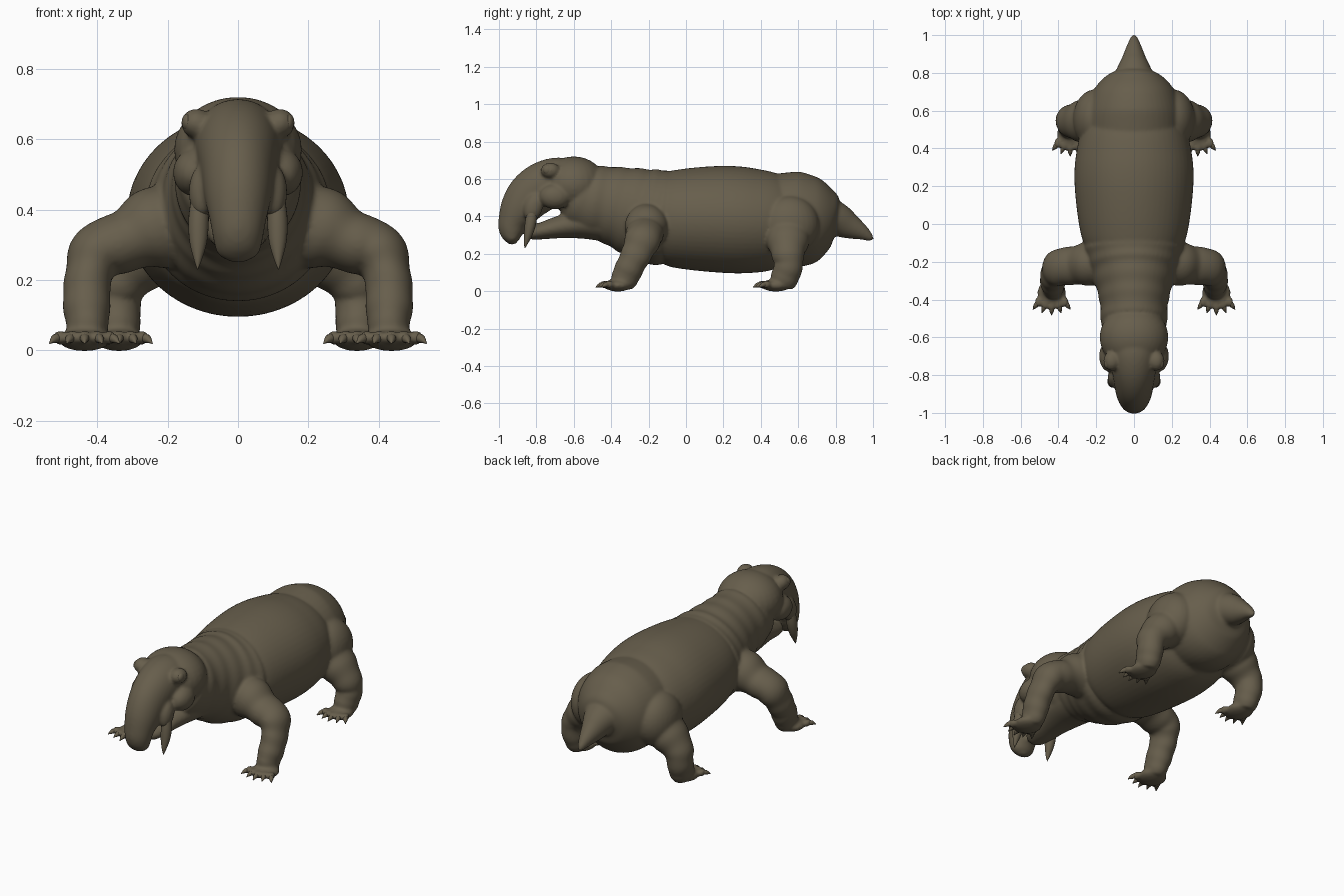
import bpy, bmesh, math
from mathutils import Vector, Matrix

if "Cube" in bpy.data.objects:
    bpy.data.objects.remove(bpy.data.objects["Cube"])

hide = bpy.data.materials.new("brown_hide")
hide.use_nodes = True
colour = (0.135, 0.112, 0.072, 1)
hide.diffuse_color = colour
bsdf = next(n for n in hide.node_tree.nodes if n.type == 'BSDF_PRINCIPLED')
bsdf.inputs["Base Color"].default_value = colour
bsdf.inputs["Roughness"].default_value = 0.8

X, Y, Z = Vector((1, 0, 0)), Vector((0, 1, 0)), Vector((0, 0, 1))
flesh = []  # soft parts, fused into one skin at the end


def finish(name, bm):
    bmesh.ops.recalc_face_normals(bm, faces=bm.faces)
    mesh = bpy.data.meshes.new(name)
    bm.to_mesh(mesh)
    bm.free()
    mesh.materials.append(hide)
    for p in mesh.polygons:
        p.use_smooth = True
    obj = bpy.data.objects.new(name, mesh)
    bpy.context.collection.objects.link(obj)
    return obj


def spline(a, b, c, d, t):
    return 0.5 * (2 * b + (c - a) * t + (2 * a - 5 * b + 4 * c - d) * t * t
                  + (3 * b - a - 3 * c + d) * t ** 3)


def loft(name, stations, ref=X, side=1, segs=36, steps=8, folds=0, depth=0.015):
    """Smooth tube through (x, y, z, half width along ref, other half width)."""
    last = len(stations) - 1
    rows = []
    for i in range(last):
        four = [stations[min(max(i + k, 0), last)] for k in (-1, 0, 1, 2)]
        rows += [[spline(*v, t / steps) for v in zip(*four)] for t in range(steps)]
    rows.append(stations[-1])
    bm = bmesh.new()
    rings = []
    for i, row in enumerate(rows):
        here = Vector(row[:3])
        along = Vector(rows[min(i + 1, len(rows) - 1)][:3]) - Vector(rows[max(i - 1, 0)][:3])
        along.normalize()
        u = (ref - along * ref.dot(along)).normalized()
        v = along.cross(u)
        wave = 1 + depth * math.sin(math.tau * folds * i / len(rows))
        ring = []
        for k in range(segs):
            a = math.tau * k / segs
            p = here + (u * math.cos(a) * max(row[3], 0.002)
                        + v * math.sin(a) * max(row[4], 0.002)) * wave
            ring.append(bm.verts.new((p.x * side, p.y, p.z)))
        rings.append(ring)
    for r, s in zip(rings, rings[1:]):
        for k in range(segs):
            j = (k + 1) % segs
            bm.faces.new((r[k], r[j], s[j], s[k]))
    bm.faces.new(rings[0])
    bm.faces.new(rings[-1])
    return finish(name, bm)


def ball(name, centre, size, tilt=0):
    bm = bmesh.new()
    bmesh.ops.create_uvsphere(bm, u_segments=28, v_segments=18, radius=1)
    m = Matrix.Translation(centre) @ Matrix.Rotation(tilt, 4, 'X') @ Matrix.Diagonal((*size, 1))
    bm.transform(m)
    return finish(name, bm)


# Trunk of the body: barrel, rump, folded neck and tail
flesh.append(loft("body", [
    (0, -.2, .38, .17, .16), (0, -.13, .385, .25, .238), (0, -.02, .386, .288, .267),
    (0, .2, .384, .314, .286), (0, .36, .376, .308, .279), (0, .5, .37, .27, .248),
    (0, .62, .36, .18, .16)], segs=56))
flesh.append(loft("rump", [
    (0, .36, .37, .17, .18), (0, .43, .375, .235, .235), (0, .52, .385, .253, .246),
    (0, .62, .386, .245, .252), (0, .71, .392, .213, .218), (0, .78, .393, .152, .15),
    (0, .815, .39, .08, .08), (0, .828, .39, .002, .002)], segs=48))
flesh.append(loft("tail", [
    (0, .7, .41, .14, .13), (0, .8, .385, .1, .095), (0, .87, .35, .067, .072),
    (0, .94, .315, .039, .043), (0, .985, .287, .019, .021), (0, 1.004, .277, .004, .004)]))
flesh.append(loft("neck_and_chest", [
    (0, -.02, .385, .2, .2), (0, -.12, .39, .262, .25), (0, -.22, .41, .237, .248),
    (0, -.32, .44, .204, .225), (0, -.42, .465, .18, .203), (0, -.52, .485, .175, .188),
    (0, -.6, .52, .15, .15), (0, -.66, .54, .08, .08)], segs=48, steps=12, folds=8, depth=.011))

# Head with a long drooping snout
flesh.append(ball("skull", (0, -.6, .57), (.182, .17, .15)))
flesh.append(loft("snout", [
    (0, -.58, .57, .1, .1), (0, -.66, .583, .13, .13), (0, -.75, .567, .12, .131),
    (0, -.83, .512, .107, .126), (0, -.89, .437, .095, .107), (0, -.925, .37, .08, .08),
    (0, -.932, .315, .07, .066), (0, -.927, .272, .056, .038), (0, -.922, .25, .012, .012)]))
flesh.append(loft("lower_jaw", [
    (0, -.44, .37, .14, .105), (0, -.56, .362, .125, .082), (0, -.68, .342, .095, .06),
    (0, -.78, .32, .075, .044), (0, -.84, .31, .05, .032), (0, -.862, .308, .005, .005)]))
for s, label in ((1, "left"), (-1, "right")):
    flesh.append(ball(label + "_brow", (s * .118, -.725, .645), (.044, .052, .042)))
    flesh.append(ball(label + "_cheek", (s * .125, -.7, .505), (.06, .085, .067)))
    flesh.append(ball(label + "_lip", (s * .103, -.815, .45), (.037, .05, .078), -.3))
    ball(label + "_eye", (s * .143, -.738, .648), (.017, .027, .025))
    loft(label + "_tusk", [
        (.108, -.82, .44, .024, .026), (.112, -.83, .37, .029, .03), (.113, -.842, .31, .025, .024),
        (.114, -.855, .26, .012, .012), (.115, -.862, .23, .001, .001)], side=s, segs=20)


def foot(label, s, x, y, width, length):
    flesh.append(ball(label + "_foot", (s * x, y, .031), (width, length, .033)))
    # Five toes fan out forward, each ending in a short pointed claw
    for n in range(5):
        a = (n - 2) * .32
        out = Vector((math.sin(a), -math.cos(a), 0))
        p = Vector((x + (n - 2) * width * .4, y - length * .72 + abs(n - 2) * .009, .036))
        q = p + out * .016
        flesh.append(ball(f"{label}_toe_{n + 1}", (s * q.x, q.y, q.z), (.02, .028, .021)))
        path = [(*(p + out * d - Z * h), r, r)
                for d, h, r in ((.02, 0, .014), (.042, .004, .012), (.064, .016, .001))]
        loft(f"{label}_claw_{n + 1}", path, ref=Z, side=s, segs=10, steps=3)


# Sprawling front legs and crouched hind legs
for s, label in ((1, "left"), (-1, "right")):
    flesh.append(loft(label + "_front_leg", [
        (.12, -.2, .355, .12, .12), (.23, -.21, .348, .116, .118), (.32, -.22, .31, .102, .088),
        (.395, -.23, .28, .098, .083), (.425, -.26, .21, .084, .067), (.43, -.295, .14, .076, .068),
        (.428, -.325, .075, .074, .061), (.428, -.345, .03, .06, .05)],
        ref=Y, side=s, folds=7, depth=.022))
    foot(label + "_front", s, .436, -.365, .076, .075)
    flesh.append(ball(label + "_thigh", (s * .205, .555, .355), (.118, .158, .155)))
    flesh.append(loft(label + "_hind_leg", [
        (.2, .55, .34, .13, .11), (.27, .545, .27, .115, .1), (.33, .545, .2, .09, .08),
        (.345, .55, .14, .076, .07), (.342, .53, .08, .076, .066), (.34, .51, .03, .064, .055)],
        ref=Y, side=s, folds=5, depth=.022))
    foot(label + "_hind", s, .338, .48, .07, .08)

# Fuse the soft parts into one continuous skin
bpy.ops.object.select_all(action='DESELECT')
for part in flesh:
    part.select_set(True)
body = flesh[0]
bpy.context.view_layer.objects.active = body
bpy.ops.object.join()
skin = body.modifiers.new("skin", 'REMESH')
skin.mode = 'VOXEL'
skin.voxel_size = 0.0085
skin.use_smooth_shade = True
soften = body.modifiers.new("soften", 'SMOOTH')
soften.factor = 0.5
soften.iterations = 8
